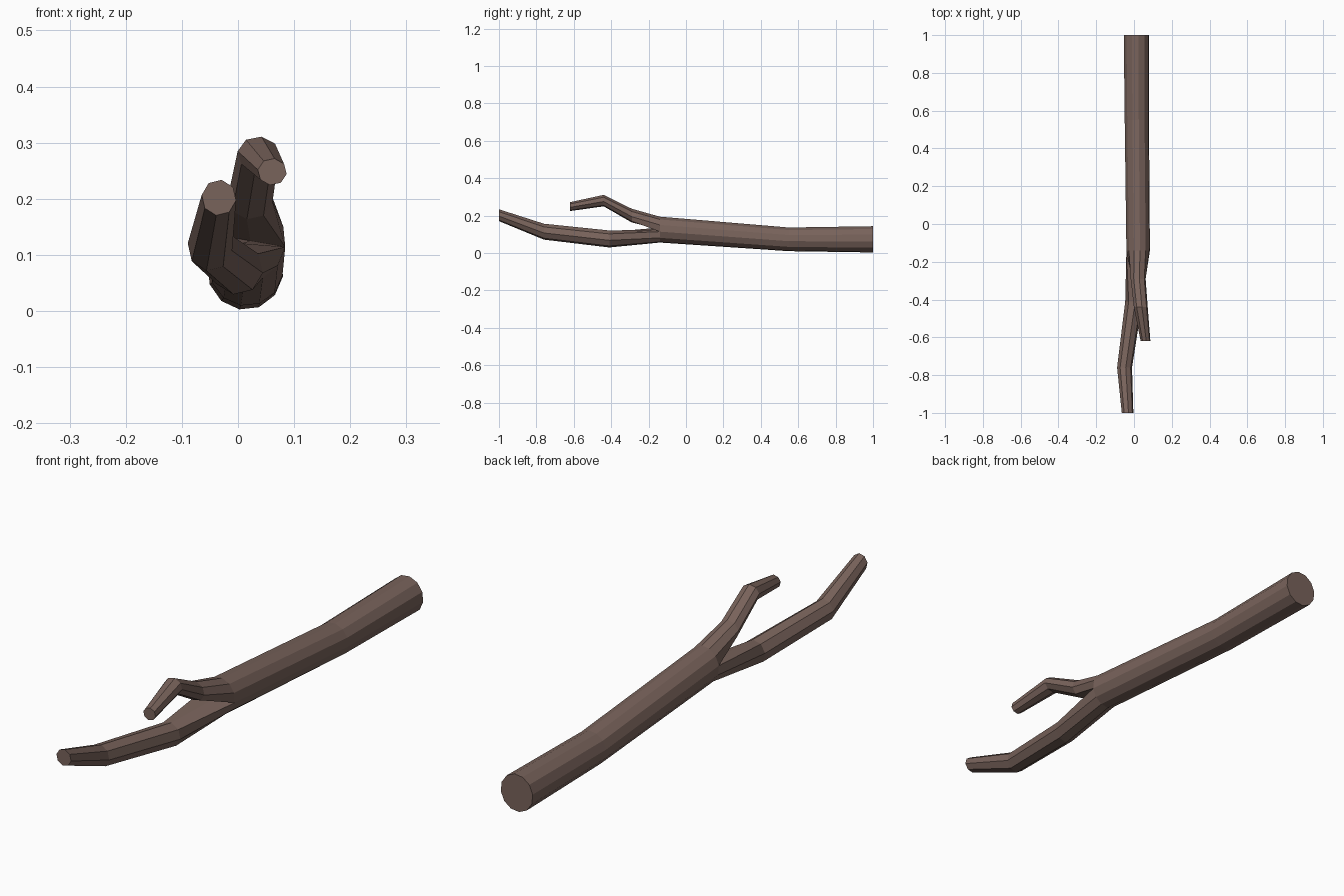
import bpy, bmesh, math

if "Cube" in bpy.data.objects:
    bpy.data.objects.remove(bpy.data.objects["Cube"])

bark = bpy.data.materials.new("brown bark")
bark.diffuse_color = (0.19, 0.125, 0.105, 1)
bark.use_nodes = True
bark.node_tree.nodes["Principled BSDF"].inputs["Base Color"].default_value = bark.diffuse_color
TILT = math.radians(-9)


def ring(cx, y, cz, rx, rz, n, start=0.0):
    """Upright ring of n points, counter-clockwise seen from the front."""
    pts = []
    for i in range(n):
        a = TILT + start + 2 * math.pi * i / n
        pts.append((cx + rx * math.cos(a), y, cz + rz * math.sin(a)))
    return pts


# rings of the trunk, cut end to fork
trunk = [ring(0.013, 1.0, 0.073, 0.068, 0.071, 12),
         ring(0.015, 0.55, 0.073, 0.065, 0.064, 12),
         ring(0.022, -0.14, 0.125, 0.063, 0.070, 12)]
fork = trunk[-1]
middle = (0.022, -0.14, 0.125)

# each branch starts from half of the fork ring plus its midpoint
upper_start = fork[0:7] + [middle]
lower_start = fork[6:12] + [fork[0], middle]

upper_path = [(0.022, -0.29, 0.200, 0.040, 0.037),
              (0.036, -0.44, 0.280, 0.037, 0.031),
              (0.061, -0.62, 0.248, 0.026, 0.024)]
lower_path = [(-0.001, -0.41, 0.075, 0.046, 0.046),
              (-0.050, -0.76, 0.114, 0.040, 0.043),
              (-0.034, -1.0, 0.202, 0.031, 0.032)]
upper = [ring(*p, 8, math.radians(-45)) for p in upper_path]
lower = [ring(*p, 8, math.radians(135)) for p in lower_path]

bm = bmesh.new()


def loft(rings, cap_start=False, cap_end=False):
    vs = [[bm.verts.new(p) for p in r] for r in rings]
    for a, b in zip(vs, vs[1:]):
        for i in range(len(a)):
            j = (i + 1) % len(a)
            bm.faces.new((a[i], a[j], b[j], b[i]))
    if cap_start:
        bm.faces.new(vs[0])
    if cap_end:
        bm.faces.new(vs[-1])


loft(trunk, cap_start=True)
loft([upper_start] + upper, cap_end=True)
loft([lower_start] + lower, cap_end=True)

# weld the fork into one skin
bmesh.ops.remove_doubles(bm, verts=bm.verts, dist=0.0005)
bmesh.ops.recalc_face_normals(bm, faces=bm.faces)
mesh = bpy.data.meshes.new("forked_branch")
bm.to_mesh(mesh)
bm.free()
mesh.materials.append(bark)
obj = bpy.data.objects.new("forked_branch", mesh)
bpy.context.collection.objects.link(obj)
